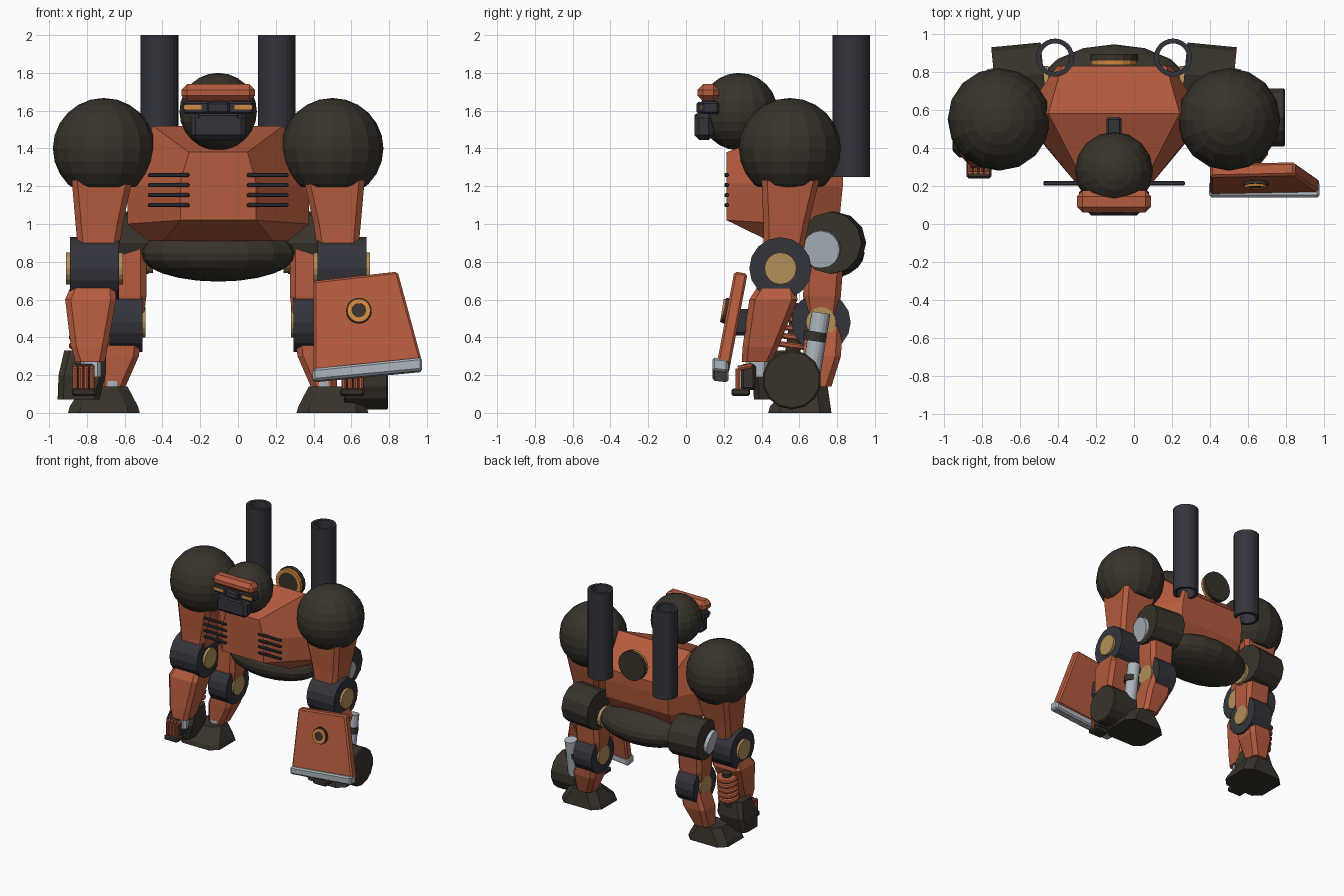
import bpy, bmesh, math
from mathutils import Vector, Matrix

cube = bpy.data.objects.get("Cube")
if cube:
    bpy.data.objects.remove(cube)

CX = -0.105  # body centre line


def material(name, rgb):
    m = bpy.data.materials.new(name)
    m.use_nodes = True
    m.diffuse_color = (*rgb, 1)
    m.node_tree.nodes["Principled BSDF"].inputs["Base Color"].default_value = (*rgb, 1)
    return m


ORANGE = material("orange armour", (0.46, 0.105, 0.047))
BROWN = material("dark brown", (0.04, 0.033, 0.024))
GUN = material("blue gunmetal", (0.034, 0.034, 0.046))
SILVER = material("silver", (0.42, 0.47, 0.52))
GOLD = material("gold", (0.45, 0.28, 0.10))
GLOW = material("bright orange", (0.65, 0.25, 0.05))


def finish(name, bm, mat, bevel=0):
    bmesh.ops.recalc_face_normals(bm, faces=bm.faces)
    me = bpy.data.meshes.new(name)
    bm.to_mesh(me)
    bm.free()
    me.materials.append(mat)
    ob = bpy.data.objects.new(name, me)
    bpy.context.collection.objects.link(ob)
    if bevel:
        mod = ob.modifiers.new("chamfer", "BEVEL")
        mod.width, mod.segments = bevel, 1
    return ob


def ball(name, c, r, mat, cut=None):
    bm = bmesh.new()
    bmesh.ops.create_uvsphere(bm, u_segments=16, v_segments=12, radius=1)
    bmesh.ops.transform(bm, matrix=Matrix.Translation(c) @ Matrix.Diagonal((*r, 1)), verts=bm.verts)
    if cut:  # flat underside
        res = bmesh.ops.bisect_plane(bm, geom=bm.verts[:] + bm.edges[:] + bm.faces[:],
                                     plane_co=(0, 0, cut), plane_no=(0, 0, -1), clear_outer=True)
        edges = [g for g in res["geom_cut"] if isinstance(g, bmesh.types.BMEdge)]
        bmesh.ops.contextual_create(bm, geom=edges)
    return finish(name, bm, mat)


def rod(name, a, b, r, mat, n=16, r2=None, bevel=0):
    a, b = Vector(a), Vector(b)
    bm = bmesh.new()
    bmesh.ops.create_cone(bm, cap_ends=True, segments=n, radius1=r, radius2=r if r2 is None else r2,
                          depth=(b - a).length)
    rot = (b - a).to_track_quat("Z", "Y").to_matrix().to_4x4()
    bmesh.ops.transform(bm, matrix=Matrix.Translation((a + b) / 2) @ rot, verts=bm.verts)
    return finish(name, bm, mat, bevel)


def tube(name, a, b, r_out, r_in, mat, n=24):
    a, b = Vector(a), Vector(b)
    rot = (b - a).to_track_quat("Z", "Y")
    bm = bmesh.new()
    rings = [[bm.verts.new(p + rot @ Vector((r * math.cos(math.tau * i / n), r * math.sin(math.tau * i / n), 0)))
              for i in range(n)] for p, r in ((a, r_out), (b, r_out), (b, r_in), (a, r_in))]
    for k in range(4):
        p, q = rings[k], rings[(k + 1) % 4]
        for i in range(n):
            j = (i + 1) % n
            bm.faces.new((p[i], p[j], q[j], q[i]))
    return finish(name, bm, mat)


def limb(name, sections, mat, side=0, c=0.03):
    """Loft of corner-cut rectangles (z, x0, x1, y0, y1); side mirrors x about the body centre."""
    bm = bmesh.new()
    rings = []
    for z, x0, x1, y0, y1 in sections:
        if side:
            x0, x1 = sorted((CX + side * x0, CX + side * x1))
        pts = [(x0 + c, y0), (x1 - c, y0), (x1, y0 + c), (x1, y1 - c),
               (x1 - c, y1), (x0 + c, y1), (x0, y1 - c), (x0, y0 + c)]
        rings.append([bm.verts.new((x, y, z)) for x, y in pts])
    for p, q in zip(rings, rings[1:]):
        for i in range(8):
            j = (i + 1) % 8
            bm.faces.new((p[i], p[j], q[j], q[i]))
    bm.faces.new(rings[0])
    bm.faces.new(rings[-1])
    return finish(name, bm, mat)


def box(name, c, size, mat, bevel=0, rot=Matrix()):
    bm = bmesh.new()
    bmesh.ops.create_cube(bm, size=1, matrix=Matrix.Translation(c) @ rot @ Matrix.Diagonal((*size, 1)))
    return finish(name, bm, mat, bevel)


def prism(name, pts, vec, mat, bevel=0):
    bm = bmesh.new()
    f = bm.faces.new([bm.verts.new(p) for p in pts])
    res = bmesh.ops.extrude_face_region(bm, geom=[f], use_keep_orig=True)
    bmesh.ops.translate(bm, vec=vec, verts=[v for v in res["geom"] if isinstance(v, bmesh.types.BMVert)])
    return finish(name, bm, mat, bevel)


# Torso: each ring is front, middle and back as (half width, y, z)
bm = bmesh.new()
rings = []
for fr, mid, bk in (((.29, .44, .91), (.37, .58, .91), (.28, .74, .91)),
                    ((.20, .215, 1.02), (.48, .55, 1.0), (.30, .815, 1.05)),
                    ((.20, .215, 1.22), (.48, .57, 1.2), (.30, .83, 1.2)),
                    ((.155, .215, 1.38), (.345, .58, 1.52), (.275, .83, 1.3))):
    loop = [(-1, fr), (1, fr), (1, mid), (1, bk), (-1, bk), (-1, mid)]
    rings.append([bm.verts.new((CX + s * w, y, z)) for s, (w, y, z) in loop])
for p, q in zip(rings, rings[1:]):
    for i in range(6):
        j = (i + 1) % 6
        bm.faces.new((p[i], p[j], q[j], q[i]))
bm.faces.new(rings[0])
t = rings[-1]
bm.faces.new((t[0], t[1], t[2], t[5]))
bm.faces.new((t[5], t[2], t[3], t[4]))
finish("torso", bm, ORANGE)
ball("pelvis", (CX, .68, .845), (.42, .265, .15), BROWN)

# Back hatch
rod("hatch", (CX, .86, 1.42), (CX, .895, 1.42), .125, BROWN)
tube("hatch_rim", (CX, .835, 1.42), (CX, .86, 1.42), .12, .09, GLOW, 16)
rod("hatch_core", (CX, .84, 1.42), (CX, .86, 1.42), .09, BROWN)

# Head
ball("head", (CX, .28, 1.595), (.205, .205, .205), BROWN)
box("brow", (CX, .118, 1.695), (.39, .115, .09), ORANGE, .03)
box("eye_band", (CX, .13, 1.615), (.37, .09, .065), GUN, .01)
box("nose", (CX, .08, 1.615), (.12, .05, .06), GUN, .01)
box("jaw", (CX, .095, 1.515), (.29, .1, .14), GUN, .025)
box("jaw_grille", (CX, .06, 1.545), (.22, .03, .08), GUN, .01)
box("head_crest", (CX, .5, 1.56), (.08, .12, .12), GUN, .01)

for s, tag in ((-1, "right"), (1, "left")):
    def at(d, y, z):
        return (CX + s * d, y, z)

    box(f"{tag}_eye", at(.135, .083, 1.617), (.095, .009, .024), GLOW)
    for i in range(4):
        box(f"{tag}_vent_{i}", at(.262, .215, 1.1 + i * .053), (.22, .024, .02), GUN, .005)
    tube(f"{tag}_cannon", at(.31, .875, 1.25), at(.31, .875, 2.0), .1, .075, GUN)

    # Arm
    ball(f"{tag}_shoulder", at(.605, .55, 1.4), (.27, .27, .267), BROWN, 1.195)
    limb(f"{tag}_upper_arm", [(.84, .53, .74, .41, .62), (1.0, .505, .755, .41, .65),
                              (1.23, .455, .775, .40, .705)], ORANGE, s)
    rod(f"{tag}_elbow", at(.525, .5, .765), at(.785, .5, .765), .165, GUN)
    rod(f"{tag}_elbow_cap", at(.505, .5, .765), at(.805, .5, .765), .085, GOLD)
    limb(f"{tag}_forearm", [(.27, .60, .755, .295, .455), (.35, .585, .78, .30, .49),
                            (.6, .54, .81, .335, .59), (.67, .545, .78, .38, .58)], ORANGE, s)
    limb(f"{tag}_wrist", [(.19, .62, .73, .31, .43), (.31, .62, .73, .32, .44)], SILVER, s, .02)

    # Hand with four curled fingers
    box(f"{tag}_palm", at(.71, .33, .19), (.11, .08, .14), BROWN, .015)
    for i in range(4):
        x = .668 + i * .03
        rod(f"{tag}_finger_{i}", at(x, .275, .125), at(x, .275, .235), .014, ORANGE, 8)
        rod(f"{tag}_knuckle_{i}", at(x, .275, .235), at(x, .35, .25), .014, ORANGE, 8)
    box(f"{tag}_grip", at(.71, .29, .11), (.13, .1, .04), BROWN, .01)

    # Leg
    rod(f"{tag}_hip", at(.37, .79, .9), at(.63, .765, .9), .165, BROWN, 12)
    rod(f"{tag}_hip_cap", at(.62, .72, .87), at(.65, .715, .865), .1, SILVER)
    rod(f"{tag}_hip_inner_cap", at(.345, .74, .83), at(.38, .74, .83), .09, GOLD)
    limb(f"{tag}_thigh", [(.45, .40, .57, .64, .80), (.62, .38, .6, .62, .82),
                          (.88, .38, .61, .63, .84)], ORANGE, s)
    rod(f"{tag}_knee", at(.40, .715, .48), at(.575, .715, .48), .157, GUN)
    rod(f"{tag}_knee_cap", at(.385, .715, .48), at(.59, .715, .48), .08, GOLD)
    limb(f"{tag}_shin", [(.14, .49, .63, .62, .77), (.3, .42, .63, .62, .82),
                         (.46, .40, .58, .63, .83)], ORANGE, s)
    rod(f"{tag}_ankle", at(.56, .68, .1), at(.56, .68, .17), .065, SILVER)
    limb(f"{tag}_foot", [(0, .415, .795, .435, .77), (.035, .425, .785, .445, .765),
                         (.14, .48, .715, .55, .75)], BROWN, s, .06)

# Right forearm gauntlet and recoil spring
limb("gauntlet", [(.07, -.955, -.735, .36, .56), (.2, -.95, -.70, .35, .60),
                  (.33, -.92, -.70, .40, .58)], BROWN)
rod("spring_core", (-.81, .56, .28), (-.81, .6, .58), .04, BROWN, 12)
for i in range(5):
    z = .34 + i * .045
    y = .57 + i * .006
    rod(f"spring_coil_{i}", (-.81, y, z), (-.81, y + .004, z + .03), .085, ORANGE, 16, bevel=.008)

# Left forearm drum with piston
rod("drum", (.56, .56, .175), (.795, .56, .175), .157, BROWN, 14, bevel=.008)
rod("piston", (.6, .665, .22), (.6, .715, .53), .05, SILVER)
rod("piston_collar", (.6, .68, .38), (.6, .688, .43), .06, BROWN)

# Shield, leaning forward at the foot
lean = lambda x, z: (x, .165 + (z - .27) * .19, z)
prism("shield", [lean(.40, .22), lean(.975, .27), lean(.845, .75), lean(.40, .70)],
      (0, .07, -.012), ORANGE, .012)
prism("shield_edge", [(.395, .14, .17), (.975, .14, .225), (.975, .14, .295), (.395, .14, .235)],
      (0, .085, -.01), SILVER, .012)
tube("shield_boss", (.64, .19, .543), (.64, .24, .535), .062, .038, GLOW, 16)
rod("shield_boss_core", (.64, .195, .543), (.64, .24, .535), .04, BROWN)
tube("shield_boss_rim", (.64, .20, .543), (.64, .24, .535), .068, .06, BROWN, 16)
box("shield_mount", (.6, .31, .48), (.12, .12, .14), GUN, .015)
